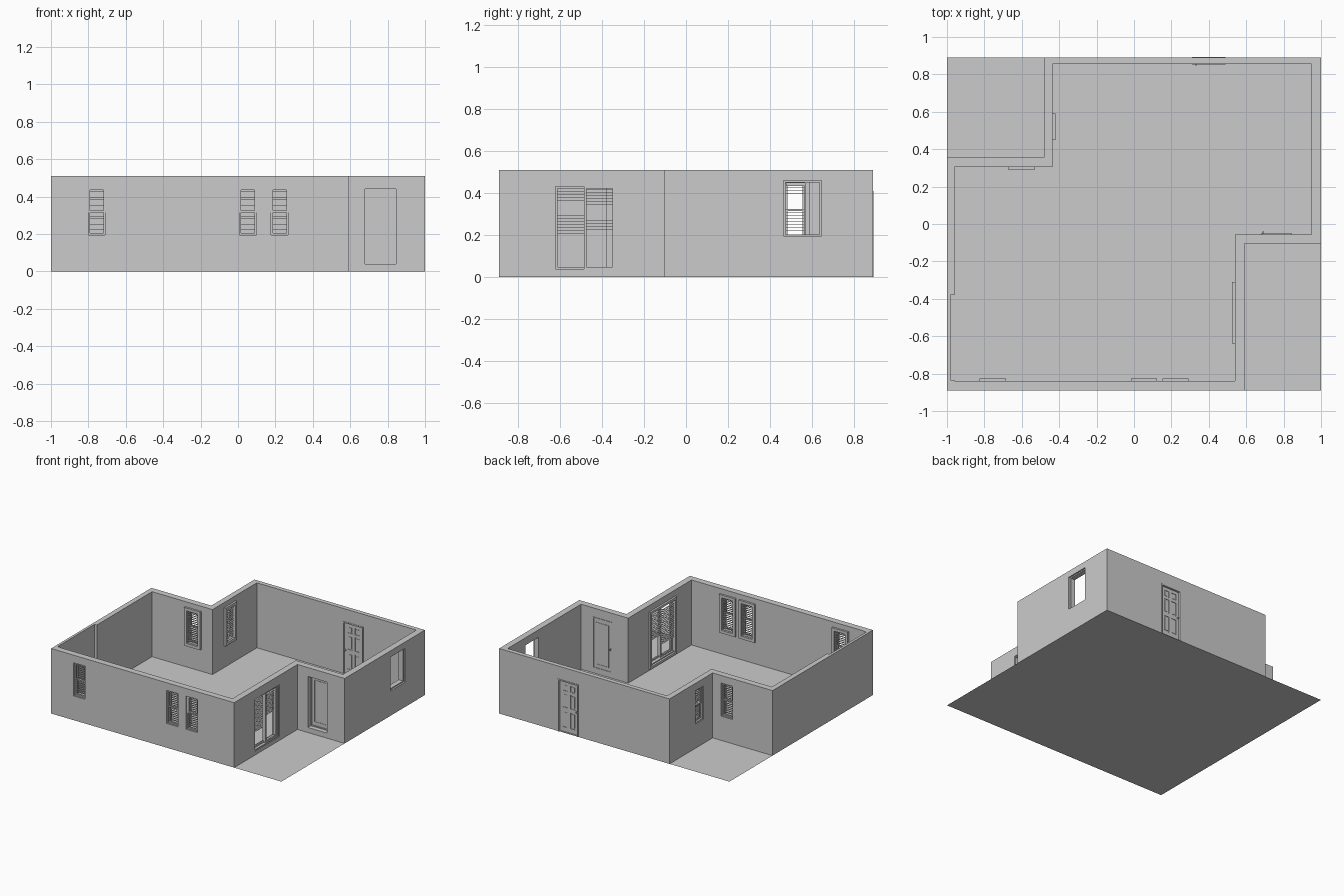
import bpy, bmesh
from math import radians
from mathutils import Matrix, Vector

if "Cube" in bpy.data.objects:
    bpy.data.objects.remove(bpy.data.objects["Cube"])

H = 0.51  # wall height


def place(x, y, deg):
    # local x runs along the wall, local y points into the house
    return Matrix.Translation((x, y, 0)) @ Matrix.Rotation(radians(deg), 4, 'Z')


def boxes(name, items, mat=Matrix.Identity(4)):
    bm = bmesh.new()
    for x0, x1, y0, y1, z0, z1 in items:
        m = Matrix.Translation(((x0 + x1) / 2, (y0 + y1) / 2, (z0 + z1) / 2)) \
            @ Matrix.Diagonal((x1 - x0, y1 - y0, z1 - z0, 1))
        bmesh.ops.create_cube(bm, size=1, matrix=mat @ m)
    me = bpy.data.meshes.new(name)
    bm.to_mesh(me)
    bm.free()
    ob = bpy.data.objects.new(name, me)
    bpy.context.collection.objects.link(ob)
    return ob


def rim(x0, x1, y0, y1, z0, z1, w):
    # four bars of a rectangular frame
    return [(x0, x0 + w, y0, y1, z0, z1), (x1 - w, x1, y0, y1, z0, z1),
            (x0 + w, x1 - w, y0, y1, z0, z0 + w), (x0 + w, x1 - w, y0, y1, z1 - w, z1)]


def slats(x0, x1, y0, y1, z0, z1, step=0.0145):
    n = int((z1 - z0) / step)
    return [(x0, x1, y0, y1, z0 + (i + .5) * step, z0 + (i + .5) * step + 0.0015)
            for i in range(n)]


# Ground plane under house and both porches
bm = bmesh.new()
bm.faces.new([bm.verts.new(p) for p in
              [(-1, -.89, 0), (1, -.89, 0), (1, .89, 0), (-1, .89, 0)]])
me = bpy.data.meshes.new("floor")
bm.to_mesh(me)
bm.free()
bpy.context.collection.objects.link(bpy.data.objects.new("floor", me))

# Wall shell from outer and inner outlines
outer = [(-1, -.89), (.59, -.89), (.59, -.105), (1, -.105), (1, .89),
         (-.48, .89), (-.48, .355), (-1, .355)]
inner = [(-.96, -.84), (.54, -.84), (.54, -.055), (.95, -.055), (.95, .855),
         (-.435, .855), (-.435, .305), (-.96, .305)]
bm = bmesh.new()
ring = [[bm.verts.new((x, y, z)) for x, y in loop]
        for loop, z in ((outer, 0), (outer, H), (inner, H), (inner, 0))]
for a in range(4):
    b = (a + 1) % 4
    for i in range(8):
        j = (i + 1) % 8
        bm.faces.new((ring[a][i], ring[a][j], ring[b][j], ring[b][i]))
bmesh.ops.recalc_face_normals(bm, faces=bm.faces)
me = bpy.data.meshes.new("walls")
bm.to_mesh(me)
bm.free()
walls = bpy.data.objects.new("walls", me)
bpy.context.collection.objects.link(walls)

# Openings: (name, wall placement, half width, bottom, top)
windows = [("front_window_left", place(-.755, -.89, 0), .05),
           ("front_window_middle", place(.053, -.89, 0), .05),
           ("front_window_right", place(.222, -.89, 0), .05),
           ("porch_window_back", place(-.602, .355, 180), .05),
           ("porch_window_side", place(-.48, .52, 270), .045)]
side_win = place(1, .555, 90)
patio = place(.59, -.48, 90)
entry = place(.7625, -.105, 0)
back = place(.40, .89, 180)
holes = [(m, .05, .19, .45) for _, m, t in windows]
holes += [(side_win, .09, .195, .46), (patio, .15, .03, .44),
          (entry, .0825, .04, .44), (back, .09, .004, .41)]
# shallow recess in the left wall
cutters = [boxes("recess_cutter", [(-.98, -.9 + .0, -.86, -.38, .004, H + .1)])]
cutters[0].data.transform(Matrix.Identity(4))
cutters += [boxes("cutter", [(-w, w, -.04, .09, a, b)], m) for m, w, a, b in holes]
bpy.context.view_layer.objects.active = walls
for c in cutters:
    if c.name.startswith("recess"):
        bpy.data.objects.remove(c)
        c = boxes("recess_cutter", [(-.98, -.94, -.835, -.38, .004, H + .1)])
    mod = walls.modifiers.new("opening", 'BOOLEAN')
    mod.operation, mod.solver, mod.object = 'DIFFERENCE', 'EXACT', c
    bpy.ops.object.modifier_apply(modifier=mod.name)
    bpy.data.objects.remove(c)

# Double-hung windows with inner trim and blinds
for name, m, t in windows:
    boxes(name + "_trim", rim(-.07, .07, t, t + .015, .17, .47, .022), m)
    boxes(name + "_sashes",
          rim(-.05, .05, .008, t, .19, .45, .005)
          + rim(-.045, .045, .022, .03, .195, .325, .009)
          + rim(-.045, .045, .014, .022, .315, .445, .009), m)
    boxes(name + "_blind", slats(-.044, .044, t - .012, t, .2, .44)
          + [(-.044, .044, t - .012, t, .435, .445)], m)

# Open window frame on the right wall
boxes("side_window_frame", rim(-.09, .09, .012, .05, .195, .46, .009), side_win)

# Sliding patio door
boxes("patio_trim", rim(-.16, .17, .05, .065, .012, .46, .018), patio)
boxes("patio_frame", rim(-.15, .15, .005, .05, .03, .44, .008)
      + rim(-.142, .005, .025, .037, .038, .432, .011)
      + rim(-.005, .142, .012, .024, .038, .432, .011), patio)
boxes("patio_blinds", slats(-.14, 0, .04, .052, .14, .43)
      + slats(0, .14, .04, .052, .22, .43), patio)

# Entry door set at the inner wall face
boxes("entry_door", [(-.0825, .0825, .042, .05, .04, .44)]
      + rim(-.0825, .0825, .036, .054, .04, .44, .008)
      + rim(-.055, .055, .039, .053, .075, .405, .004), entry)
boxes("entry_handle", [(-.076, -.068, .05, .066, .22, .23)], entry)

# Panelled back door
rails = [(-.08, .08, .012, .026, a, b) for a, b in
         ((.004, .04), (.165, .195), (.305, .325), (.375, .40))]
stiles = [(a, b, .012, .026, .004, .40) for a, b in
          ((-.08, -.055), (-.012, .012), (.055, .08))]
boxes("back_door", rails + stiles + [(-.08, .08, .016, .022, .004, .40)]
      + [(x - .014, x + .014, .013, .025, a, b) for x in (-.0335, .0335)
         for a, b in ((.05, .155), (.205, .295), (.333, .367))], back)
boxes("back_door_frame", [(-.09, -.08, -.004, .038, 0, .41),
                          (.08, .09, -.004, .038, 0, .41),
                          (-.08, .08, -.004, .038, .40, .41)], back)
boxes("back_handle", [(.066, .074, -.002, .042, .18, .19)], back)
